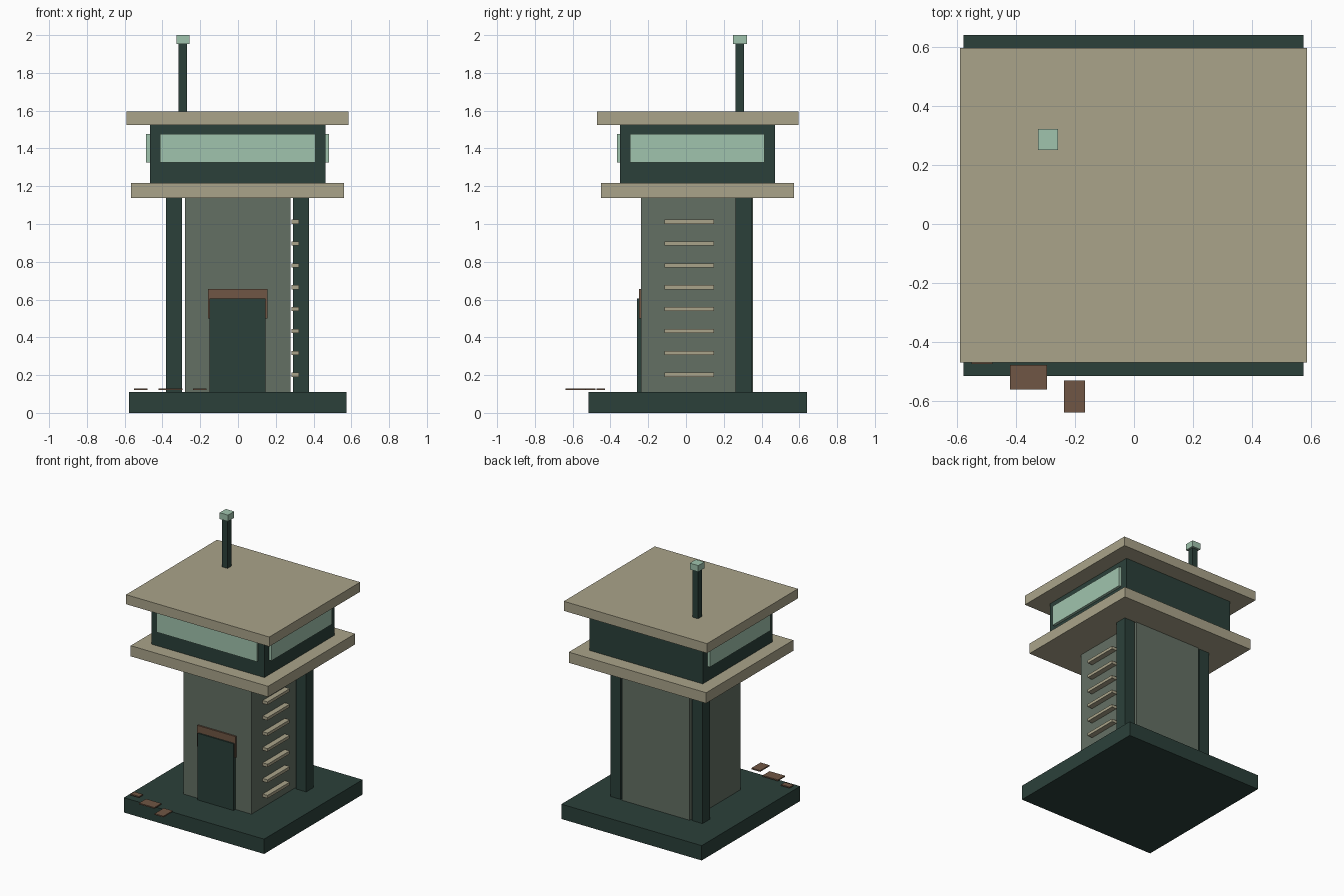
import bpy

default = bpy.data.objects.get("Cube")
if default:
    bpy.data.objects.remove(default, do_unlink=True)


def material(name, rgb):
    m = bpy.data.materials.new(name)
    m.use_nodes = True
    m.diffuse_color = (*rgb, 1)
    m.node_tree.nodes["Principled BSDF"].inputs["Base Color"].default_value = (*rgb, 1)
    return m


dark = material("dark_green", (0.024, 0.051, 0.042))
wall = material("grey_green", (0.127, 0.162, 0.127))
sand = material("sand", (0.402, 0.371, 0.254))
glass = material("pale_glass", (0.352, 0.552, 0.423))
rust = material("rust_brown", (0.160, 0.094, 0.058))


def box(name, mat, x, y, z):
    """Axis-aligned box from (min, max) ranges."""
    ranges = (x, y, z)
    bpy.ops.mesh.primitive_cube_add(size=1, location=[(a + b) / 2 for a, b in ranges])
    ob = bpy.context.object
    ob.name = name
    ob.scale = [b - a for a, b in ranges]
    bpy.ops.object.transform_apply(location=False, rotation=False, scale=True)
    ob.data.materials.append(mat)
    return ob


# Base and shaft
box("base", dark, (-0.577, 0.575), (-0.515, 0.64), (0, 0.11))
box("shaft", wall, (-0.28, 0.278), (-0.238, 0.356), (0.11, 1.14))

# Rear corner posts, set slightly off the shaft
for side, x in (("left", (0.291, 0.376)), ("right", (-0.381, -0.296))):
    box(side + "_post", dark, x, (0.263, 0.35), (0.11, 1.14))

# Doorway
box("door", dark, (-0.15, 0.145), (-0.26, -0.235), (0.11, 0.605))
box("door_hood", rust, (-0.16, 0.155), (-0.25, -0.235), (0.5, 0.657))

# Ladder rungs on the side wall
for i in range(8):
    z = 0.202 + i * 0.1157
    box(f"rung_{i + 1}", sand, (0.282, 0.322), (-0.113, 0.147), (z - 0.011, z + 0.011))

# Cabin between two slabs
box("deck_slab", sand, (-0.566, 0.562), (-0.45, 0.572), (1.137, 1.216))
box("cabin", dark, (-0.467, 0.462), (-0.35, 0.47), (1.216, 1.525))
box("roof_slab", sand, (-0.59, 0.586), (-0.47, 0.596), (1.525, 1.596))

# Windows on three sides
pane_z = (1.325, 1.476)
box("front_window", glass, (-0.414, 0.41), (-0.365, -0.34), pane_z)
box("left_window", glass, (0.45, 0.482), (-0.297, 0.415), pane_z)
box("right_window", glass, (-0.487, -0.455), (-0.297, 0.415), pane_z)

# Mast with lamp
box("mast", dark, (-0.314, -0.27), (0.263, 0.307), (1.596, 1.955))
box("lamp", glass, (-0.326, -0.257), (0.25, 0.322), (1.953, 2.0))

# Loose plates by the front edge
plates = (((-0.55, -0.48), (-0.475, -0.43)),
          ((-0.42, -0.295), (-0.56, -0.478)),
          ((-0.238, -0.166), (-0.638, -0.53)))
for i, (x, y) in enumerate(plates):
    box(f"loose_plate_{i + 1}", rust, x, y, (0.12, 0.129))
